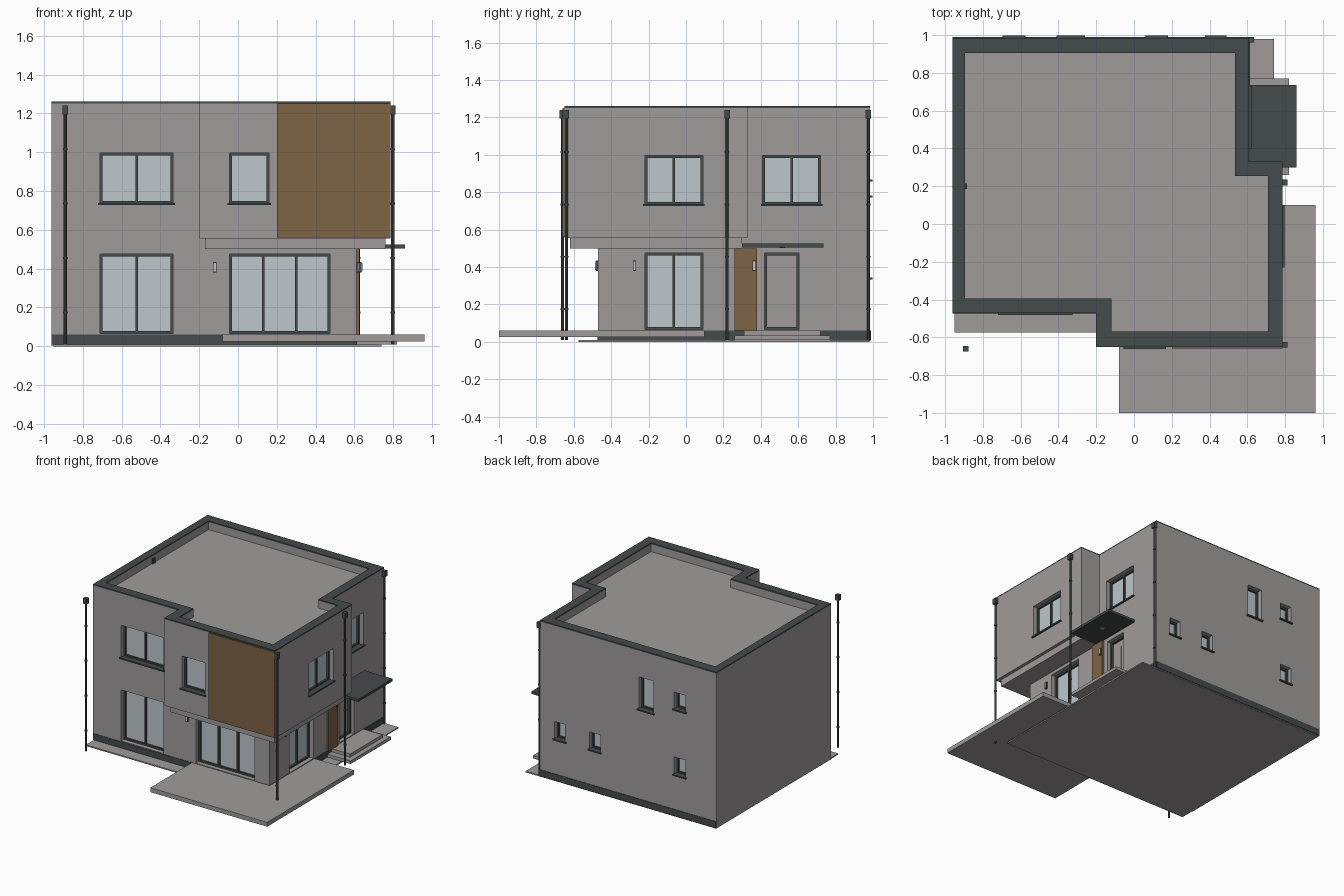
import bpy, bmesh
from mathutils import Vector

if "Cube" in bpy.data.objects:
    bpy.data.objects.remove(bpy.data.objects["Cube"])


def material(name, rgb):
    m = bpy.data.materials.new(name)
    m.use_nodes = True
    m.diffuse_color = (*rgb, 1)
    m.node_tree.nodes["Principled BSDF"].inputs["Base Color"].default_value = (*rgb, 1)
    return m


RENDER = material("grey render", (0.35, 0.33, 0.33))
DARK = material("anthracite", (0.06, 0.07, 0.07))
WOOD = material("wood cladding", (0.21, 0.125, 0.06))
GLASS = material("window glass", (0.51, 0.57, 0.6))


def finish(name, bm, mat):
    bmesh.ops.recalc_face_normals(bm, faces=bm.faces)
    me = bpy.data.meshes.new(name)
    bm.to_mesh(me)
    bm.free()
    ob = bpy.data.objects.new(name, me)
    bpy.context.collection.objects.link(ob)
    if mat:
        me.materials.append(mat)
    return ob


def prism(name, pts, z0, z1, mat=None):
    bm = bmesh.new()
    face = bm.faces.new([bm.verts.new((x, y, z0)) for x, y in pts])
    top = bmesh.ops.extrude_face_region(bm, geom=[face])["geom"]
    bmesh.ops.translate(bm, vec=(0, 0, z1 - z0),
                        verts=[v for v in top if isinstance(v, bmesh.types.BMVert)])
    return finish(name, bm, mat)


def box(name, x0, x1, y0, y1, z0, z1, mat=None):
    return prism(name, [(x0, y0), (x1, y0), (x1, y1), (x0, y1)], z0, z1, mat)


def wall_box(name, wall, a0, a1, d0, d1, z0, z1, mat=None):
    """Box on a wall: a runs along it, d is distance outward."""
    axis, plane, sign = wall
    p, q = sorted((plane + sign * d0, plane + sign * d1))
    if axis == "x":
        return box(name, p, q, a0, a1, z0, z1, mat)
    return box(name, a0, a1, p, q, z0, z1, mat)


def cut(body, cutter):
    cutter.hide_render = True
    mod = body.modifiers.new("opening", "BOOLEAN")
    mod.operation, mod.solver, mod.object = "DIFFERENCE", "EXACT", cutter
    bpy.context.view_layer.objects.active = body
    bpy.ops.object.modifier_apply(modifier=mod.name)
    bpy.data.objects.remove(cutter)


FRONT = ("y", -0.47, -1)
FRONT_UP = ("y", -0.65, -1)
SIDE = ("x", 0.61, 1)
SIDE_UP = ("x", 0.785, 1)
BACK = ("y", 0.985, 1)

# Main walls with overhanging upper floor and sunken roof
outer = [(-.96, -.47), (-.2, -.47), (-.2, -.65), (.785, -.65),
         (.785, .33), (.61, .33), (.61, .985), (-.96, .985)]
inner = [(-.895, -.395), (-.12, -.395), (-.12, -.57), (.71, -.57),
         (.71, .255), (.535, .255), (.535, .905), (-.895, .905)]
walls = prism("walls", outer, 0.005, 1.25, RENDER)
cut(walls, prism("roof_well", inner, 1.19, 1.4))
cut(walls, prism("undercut", [(-.3, -.9), (1, -.9), (1, .4), (.61, .4),
                              (.61, -.47), (-.3, -.47)], -.1, .555))

# Parapet cap ring
bm = bmesh.new()
loops = [[bm.verts.new((x, y, z)) for x, y in pts]
         for pts, z in ((outer, 1.25), (outer, 1.26), (inner, 1.26), (inner, 1.25))]
for k in range(4):
    a, b = loops[k], loops[(k + 1) % 4]
    for i in range(len(a)):
        j = (i + 1) % len(a)
        bm.faces.new((a[i], a[j], b[j], b[i]))
finish("parapet_cap", bm, DARK)
box("roof_outlet", -.9, -.885, .185, .215, 1.19, 1.23, DARK)

# Windows: name, wall, start, end, bottom, top, panes, has sill
windows = [
    ("front_upper_left", FRONT, -.71, -.335, .735, .995, 2, True),
    ("front_lower_left", FRONT, -.71, -.335, .065, .475, 2, False),
    ("front_upper_right", FRONT_UP, -.045, .16, .735, .995, 1, True),
    ("front_lower_right", FRONT, -.045, .475, .065, .475, 3, False),
    ("side_upper_front", SIDE_UP, -.22, .09, .735, .995, 2, True),
    ("side_upper_back", SIDE, .41, .72, .735, .995, 2, True),
    ("side_lower", SIDE, -.22, .09, .065, .475, 2, False),
    ("back_tall", BACK, -.4, -.27, .78, 1.04, 1, True),
    ("back_upper_small", BACK, -.685, -.585, .865, 1.0, 1, True),
    ("back_lower_a", BACK, -.685, -.585, .34, .48, 1, True),
    ("back_lower_b", BACK, .07, .17, .34, .48, 1, True),
    ("back_lower_c", BACK, .385, .48, .34, .48, 1, True),
]
F = 0.013
for name, wall, a0, a1, z0, z1, panes, sill in windows:
    cut(walls, wall_box("opening", wall, a0, a1, -.06, .05, z0, z1))
    wall_box(name + "_glass", wall, a0, a1, -.06, -.05, z0, z1, GLASS)
    for i in range(panes + 1):
        c = a0 + F / 2 + (a1 - a0 - F) * i / panes
        wall_box(name + "_post", wall, c - F / 2, c + F / 2, -.06, -.035, z0, z1, DARK)
    for z in (z0, z1 - F):
        wall_box(name + "_rail", wall, a0, a1, -.06, -.035, z, z + F, DARK)
    if sill:
        wall_box(name + "_sill", wall, a0 - .01, a1 + .01, -.04, .012, z0 - .008, z0 + .003, DARK)

# Entrance door
cut(walls, wall_box("door_opening", SIDE, .42, .605, -.06, .05, .065, .475))
wall_box("door_leaf", SIDE, .42, .605, -.06, -.05, .065, .475, RENDER)
wall_box("door_panel", SIDE, .436, .525, -.05, -.045, .078, .41, RENDER)
for a in (.42, .605 - F):
    wall_box("door_jamb", SIDE, a, a + F, -.06, -.03, .065, .475, DARK)
for z in (.065, .475 - F):
    wall_box("door_rail", SIDE, .42, .605, -.06, -.03, z, z + F, DARK)

# Wood cladding
wall_box("front_cladding", FRONT_UP, .2, .785, 0, .009, .56, 1.25, WOOD)
wall_box("entrance_cladding", SIDE, .26, .38, 0, .015, .06, .5, WOOD)

# Slab under the overhang, entrance canopy and its light
box("overhang_slab", -.17, .76, -.62, .3, .5, .555, RENDER)
box("entrance_canopy", .61, .86, .3, .735, .505, .525, DARK)
box("canopy_light", .72, .75, .5, .53, .501, .505, RENDER)

# Plinth plates
for wall, a0, a1 in ((FRONT, -.96, .61), (SIDE, -.47, .985), (BACK, -.96, .61)):
    wall_box("plinth", wall, a0, a1, 0, .004, .008, .06, DARK)

# Paving, terrace and steps
box("paving", -.95, .74, -.575, .98, 0, .01, RENDER)
box("terrace", -.08, .96, -1, .1, .025, .06, RENDER)
box("lower_step", .6, .82, .26, .77, .01, .035, RENDER)
box("upper_step", .6, .78, .31, .72, .035, .06, RENDER)

# Wall lamps
for wall, a, d in ((FRONT, -.12, 0), (SIDE, -.275, 0), (SIDE, .365, .015)):
    wall_box("lamp_back", wall, a - .009, a + .009, d, d + .012, .38, .435, DARK)
    wall_box("lamp_glass", wall, a - .006, a + .006, d + .012, d + .016, .385, .43, GLASS)

# Downpipes with hoppers and joints


def cylinder(name, x, y, z0, z1, r):
    bm = bmesh.new()
    bmesh.ops.create_cone(bm, cap_ends=True, segments=12, radius1=r, radius2=r, depth=z1 - z0)
    bmesh.ops.translate(bm, vec=Vector((x, y, (z0 + z1) / 2)), verts=bm.verts)
    ob = finish(name, bm, DARK)
    bpy.context.view_layer.objects.active = ob
    ob.select_set(True)
    bpy.ops.object.shade_smooth_by_angle()
    ob.select_set(False)


for x, y in ((-.89, -.66), (.797, -.64), (.797, .22), (.62, .975)):
    cylinder("downpipe", x, y, .01, 1.2, .008)
    box("hopper", x - .015, x + .015, y - .015, y + .015, 1.195, 1.24, DARK)
    for i in range(4):
        cylinder("pipe_joint", x, y, .17 + .28 * i, .18 + .28 * i, .011)
